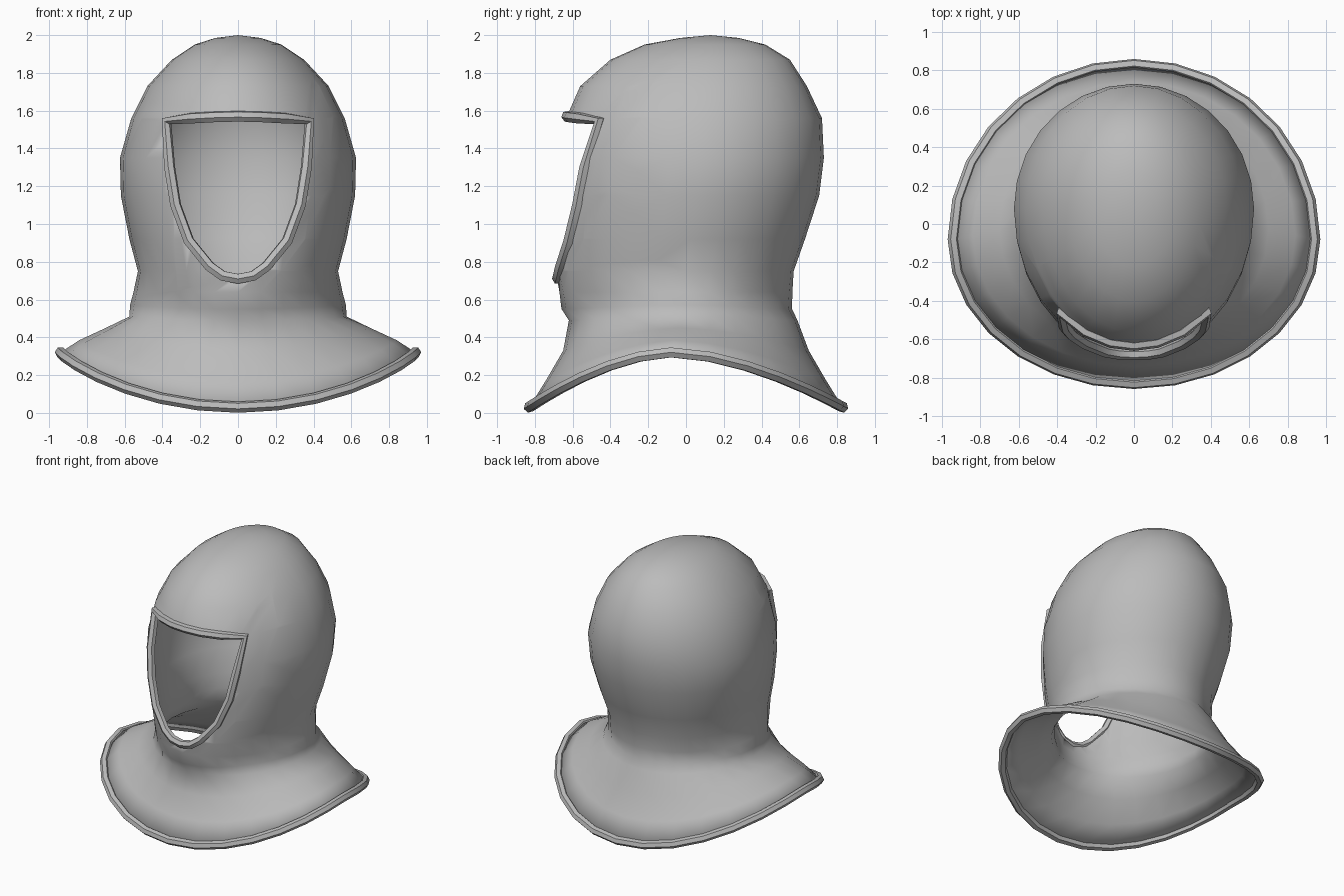
import bpy, bmesh, math
from mathutils import Vector

old = bpy.data.objects.get("Cube")
if old:
    bpy.data.objects.remove(old, do_unlink=True)

cloth = bpy.data.materials.new("grey cloth")
cloth.use_nodes = True
GREY = (0.5, 0.5, 0.5, 1)
cloth.diffuse_color = GREY
cloth.node_tree.nodes["Principled BSDF"].inputs["Base Color"].default_value = GREY
SEGMENTS = 28

# Each ring: side height, drop at front and back, half width, front y, widest y, back y, fold
RINGS = [
    (1.985, 0, .12, -.03, .12, .28, 0),
    (1.95, 0, .23, -.22, .12, .42, 0),
    (1.87, 0, .35, -.40, .11, .55, 0),
    (1.73, 0, .48, -.56, .10, .64, 0),
    (1.56, 0, .565, -.635, .08, .72, 0),
    (1.35, 0, .625, -.67, .08, .73, 0),
    (1.15, 0, .62, -.69, .06, .705, 0),
    (.92, 0, .575, -.70, .03, .63, 0),
    (.75, 0, .53, -.69, 0, .57, 0),
    (.64, 0, .545, -.66, 0, .555, .015),
    (.57, .02, .555, -.64, 0, .545, .03),
    (.51, .02, .575, -.62, 0, .59, 0),
    (.45, .12, .70, -.65, -.03, .65, 0),
    (.385, .21, .84, -.74, -.06, .74, 0),
    (.32, .29, .94, -.83, -.08, .83, 0),
]


def ring_points(ring):
    z, drop, rx, front, mid, back, fold = ring
    pts = []
    for i in range(SEGMENTS):
        a = math.tau * i / SEGMENTS
        s = math.sin(a)
        k = 1 + fold * math.cos(4 * a)
        depth = back - mid if s > 0 else mid - front
        pts.append(Vector((k * rx * math.cos(a), mid + k * depth * s, z - drop * abs(s) ** 1.7)))
    return pts


def front_surface(x, z):
    """Point on the front of the hood at a given x and z."""
    for hi, lo in zip(RINGS, RINGS[1:]):
        if lo[0] <= z <= hi[0]:
            t = (hi[0] - z) / (hi[0] - lo[0])
            rx, front, mid = (hi[n] + t * (lo[n] - hi[n]) for n in (2, 3, 4))
            return Vector((x, mid - (mid - front) * math.sqrt(1 - (x / rx) ** 2), z))


def finish(obj, angle=50):
    bpy.ops.object.select_all(action='DESELECT')
    obj.select_set(True)
    bpy.context.view_layer.objects.active = obj
    if obj.type == 'CURVE':
        bpy.ops.object.convert(target='MESH')
    bpy.ops.object.shade_smooth_by_angle(angle=math.radians(angle))


def tube(name, points, radius):
    curve = bpy.data.curves.new(name, 'CURVE')
    curve.dimensions = '3D'
    curve.bevel_depth = radius
    curve.bevel_resolution = 1
    spline = curve.splines.new('POLY')
    spline.points.add(len(points) - 1)
    for p, co in zip(spline.points, points):
        p.co = (*co, 1)
    spline.use_cyclic_u = True
    curve.materials.append(cloth)
    obj = bpy.data.objects.new(name, curve)
    bpy.context.collection.objects.link(obj)
    finish(obj)


# Face opening outline, anticlockwise seen from the front
half = [(0, .71), (.08, .725), (.15, .775), (.26, .91), (.33, 1.1), (.362, 1.3),
        (.378, 1.545), (.25, 1.56), (.12, 1.567), (0, 1.57)]
outline = half + [(-x, z) for x, z in reversed(half[1:-1])]

# Hood and skirt shell, lofted from the rings
bm = bmesh.new()
loops = [[bm.verts.new(p) for p in ring_points(r)] for r in RINGS]
apex = bm.verts.new((0, .13, 2.0))
for i in range(SEGMENTS):
    j = (i + 1) % SEGMENTS
    bm.faces.new((apex, loops[0][i], loops[0][j]))
    for a, b in zip(loops, loops[1:]):
        bm.faces.new((a[i], b[i], b[j], a[j]))

# Cut the face opening, one outline edge at a time
inside = [f for f in bm.faces if f.calc_center_median().y < -.2]
for (x0, z0), (x1, z1) in zip(outline, outline[1:] + outline[:1]):
    normal = Vector((z1 - z0, 0, x0 - x1)).normalized()
    origin = Vector((x0, 0, z0))
    geom = set(inside)
    for f in inside:
        geom.update(f.edges)
        geom.update(f.verts)
    cut = bmesh.ops.bisect_plane(bm, geom=list(geom), dist=1e-5, plane_co=origin, plane_no=normal)
    faces = {g for g in cut["geom"] if isinstance(g, bmesh.types.BMFace)} | {f for f in inside if f.is_valid}
    inside = [f for f in faces if (f.calc_center_median() - origin).dot(normal) < 0]
bmesh.ops.delete(bm, geom=inside, context='FACES')
bmesh.ops.recalc_face_normals(bm, faces=bm.faces)

mesh = bpy.data.meshes.new("hood")
bm.to_mesh(mesh)
bm.free()
mesh.materials.append(cloth)
hood = bpy.data.objects.new("hood", mesh)
bpy.context.collection.objects.link(hood)
finish(hood, 60)
thick = hood.modifiers.new("thickness", 'SOLIDIFY')
thick.thickness = .02
thick.offset = -1

# Rolled edges around the face and along the hem
tube("face_rim", [front_surface(x, z) for x, z in outline], .03)
tube("skirt_hem", ring_points(RINGS[-1]), .03)
